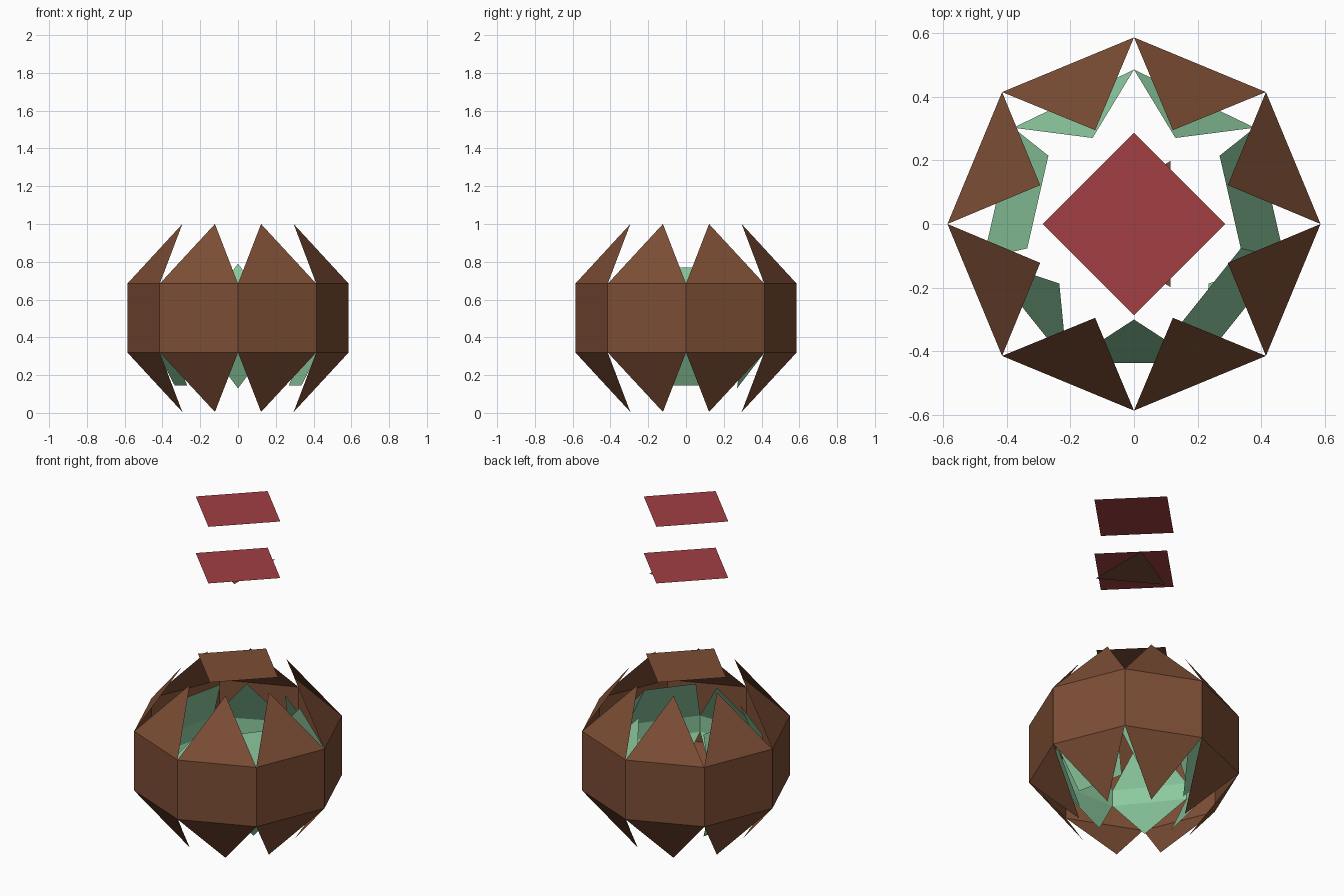
import bpy
from math import cos, sin, radians, pi

if "Cube" in bpy.data.objects:
    bpy.data.objects.remove(bpy.data.objects["Cube"])


def material(name, rgb):
    m = bpy.data.materials.new(name)
    m.diffuse_color = (*rgb, 1)
    m.use_nodes = True
    m.node_tree.nodes["Principled BSDF"].inputs["Base Color"].default_value = m.diffuse_color
    return m


brown = material("brown", (0.20, 0.075, 0.035))
green = material("green", (0.26, 0.58, 0.34))
red = material("red", (0.36, 0.05, 0.055))


def add(name, verts, faces, mat):
    me = bpy.data.meshes.new(name)
    me.from_pydata(verts, [], faces)
    me.materials.append(mat)
    ob = bpy.data.objects.new(name, me)
    bpy.context.collection.objects.link(ob)


def polar(r, a, z):
    return (r * cos(a), r * sin(a), z)


def shell(name, sides, start, r, r_tip, r_trap, band, tips, traps, top_trap, low_trap, mat):
    """Band of quads with inward-leaning petals above and below.
    Petals are triangles, or trapezoids for the listed side numbers."""
    step = 2 * pi / sides
    ang = [start + i * step for i in range(sides)]
    verts = [polar(r, a, z) for z in band for a in ang]
    faces = []
    for i, a in enumerate(ang):
        j = (i + 1) % sides
        faces.append((i, j, sides + j, sides + i))
        for level, blunt in ((0, low_trap), (1, top_trap)):
            base = (level * sides + i, level * sides + j)
            if level == 0:
                base = base[::-1]
            n = len(verts)
            if i in blunt:
                ends = [polar(r_trap, a + step, traps[level]), polar(r_trap, a, traps[level])]
                verts.extend(ends if level else ends[::-1])
                faces.append((*base, n, n + 1))
            else:
                verts.append(polar(r_tip, a + step / 2, tips[level]))
                faces.append((*base, n))
    add(name, verts, faces, mat)


def sheet(name, sides, r, start, z, mat):
    add(name, [polar(r, start + i * 2 * pi / sides, z) for i in range(sides)],
        [tuple(range(sides))], mat)


# Outer eight-sided shell
shell("outer_shell", 8, 0, 0.586, 0.319, 0.32, (0.32, 0.684), (0.005, 1.0), (0, 1), (), (), brown)

# Inner seven-sided shell, side 0 begins at the back vertex
shell("inner_shell", 7, radians(90), 0.485, 0.30, 0.344, (0.41, 0.51), (0.13, 0.79), (0.145, 0.77),
      (1, 4, 5), (1, 5), green)

# Flat lid and floating plates
sheet("lid", 4, 0.272, 0, 1.04, brown)
sheet("middle_triangle", 3, 0.228, pi / 3, 1.645, brown)
sheet("middle_plate", 4, 0.287, 0, 1.653, red)
sheet("top_plate", 4, 0.287, 0, 2.0, red)
